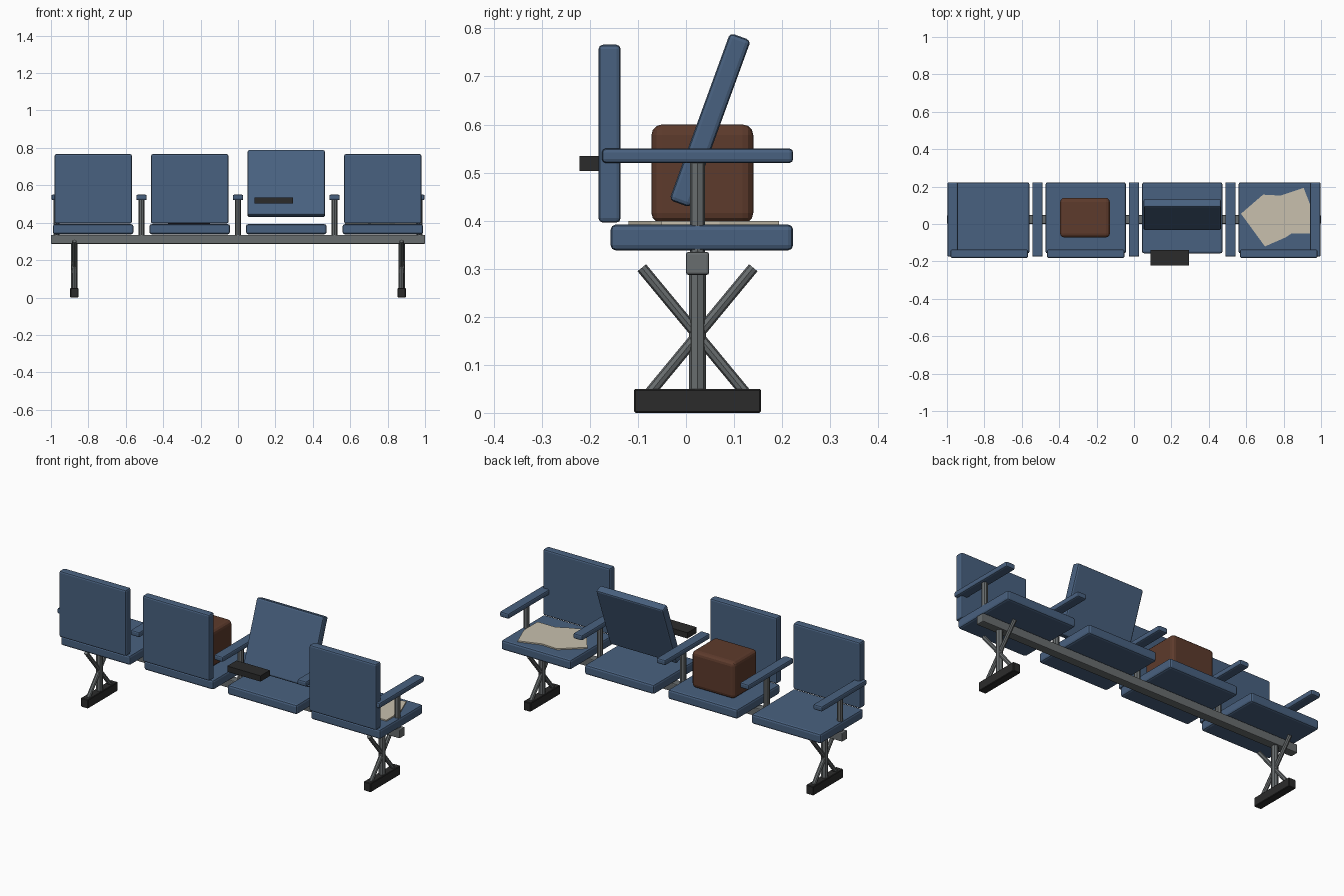
import bpy, bmesh, math
from mathutils import Vector

if "Cube" in bpy.data.objects:
    bpy.data.objects.remove(bpy.data.objects["Cube"], do_unlink=True)


def material(name, rgb):
    m = bpy.data.materials.new(name)
    m.use_nodes = True
    m.diffuse_color = (*rgb, 1)
    bsdf = next(n for n in m.node_tree.nodes if n.type == 'BSDF_PRINCIPLED')
    bsdf.inputs["Base Color"].default_value = (*rgb, 1)
    bsdf.inputs["Roughness"].default_value = 0.7
    return m


BLUE = material("blue upholstery", (0.066, 0.12, 0.215))
STEEL = material("grey steel", (0.14, 0.153, 0.158))
BLACK = material("black rubber", (0.024, 0.024, 0.024))
BROWN = material("brown leather", (0.11, 0.043, 0.025))
PAPER = material("cream paper", (0.58, 0.53, 0.42))


def finish(name, bm, mat):
    bmesh.ops.recalc_face_normals(bm, faces=bm.faces)
    mesh = bpy.data.meshes.new(name)
    bm.to_mesh(mesh)
    bm.free()
    mesh.materials.append(mat)
    ob = bpy.data.objects.new(name, mesh)
    bpy.context.collection.objects.link(ob)
    return ob


def box(name, center, size, mat, bevel=0.0, segments=2, tilt=0.0):
    bm = bmesh.new()
    bmesh.ops.create_cube(bm, size=1)
    bmesh.ops.scale(bm, vec=size, verts=bm.verts)
    if bevel:
        bmesh.ops.bevel(bm, geom=bm.edges[:], offset=bevel, segments=segments,
                        profile=0.5, affect='EDGES')
    ob = finish(name, bm, mat)
    ob.location = center
    ob.rotation_euler.x = tilt
    return ob


def rod(name, start, end, radius, mat=STEEL):
    start, end = Vector(start), Vector(end)
    bm = bmesh.new()
    bmesh.ops.create_cone(bm, cap_ends=True, segments=8, radius1=radius,
                          radius2=radius, depth=(end - start).length)
    ob = finish(name, bm, mat)
    ob.location = (start + end) / 2
    # rods only ever lean in the y-z plane
    d = end - start
    ob.rotation_euler.x = math.atan2(-d.y, d.z)
    return ob


MID_Y = 0.024
PITCH = 0.516

# Seats and backrests; the third backrest has broken loose
for i in range(4):
    x = (i - 1.5) * PITCH
    box(f"seat_{i + 1}", (x, 0.033, 0.365), (0.43, 0.38, 0.054), BLUE, 0.011)
    if i == 2:
        box("loose_backrest", (x, 0.05, 0.609), (0.414, 0.046, 0.37), BLUE,
            0.009, tilt=math.radians(-20))
    else:
        box(f"backrest_{i + 1}", (x, -0.159, 0.581), (0.414, 0.046, 0.37), BLUE, 0.009)

# Armrests on posts
for i, x in enumerate((-0.97, -PITCH, 0, PITCH, 0.97)):
    box(f"armrest_{i + 1}", (x, MID_Y, 0.535), (0.056, 0.398, 0.03), BLUE, 0.008)
    rod(f"armrest_post_{i + 1}", (x, MID_Y, 0.32), (x, MID_Y, 0.525), 0.016)

# Support beam
box("beam", (0, MID_Y, 0.311), (2.0, 0.048, 0.048), STEEL, 0.005)

# Legs with crossed braces and rubber feet
for side, x in (("right", -0.875), ("left", 0.875)):
    rod(f"{side}_leg", (x, MID_Y, 0.04), (x, MID_Y, 0.3), 0.018)
    for label, s in (("front", -1), ("back", 1)):
        rod(f"{side}_{label}_brace", (x, MID_Y - s * 0.105, 0.035),
            (x, MID_Y + s * 0.116, 0.302), 0.0115)
    box(f"{side}_foot", (x, MID_Y, 0.025), (0.044, 0.264, 0.05), BLACK, 0.003, 1)

# Bag left on the second seat
box("bag", (-0.262, 0.034, 0.497), (0.266, 0.212, 0.206), BROWN, 0.022, 3)

# Dark block behind the loose backrest
box("dark_block", (0.192, -0.181, 0.519), (0.206, 0.082, 0.032), BLACK)

# Torn paper sheet on the fourth seat
outline = [(0.572, 0.055), (0.69, 0.157), (0.783, 0.152), (0.907, 0.193),
           (0.955, 0.07), (0.955, -0.052), (0.84, -0.052), (0.81, -0.072),
           (0.7, -0.12)]
bm = bmesh.new()
sheet = bm.faces.new([bm.verts.new((x, y, 0.392)) for x, y in outline])
top = bmesh.ops.extrude_face_region(bm, geom=[sheet])["geom"]
bmesh.ops.translate(bm, vec=(0, 0, 0.007),
                    verts=[v for v in top if isinstance(v, bmesh.types.BMVert)])
finish("paper_sheet", bm, PAPER)
